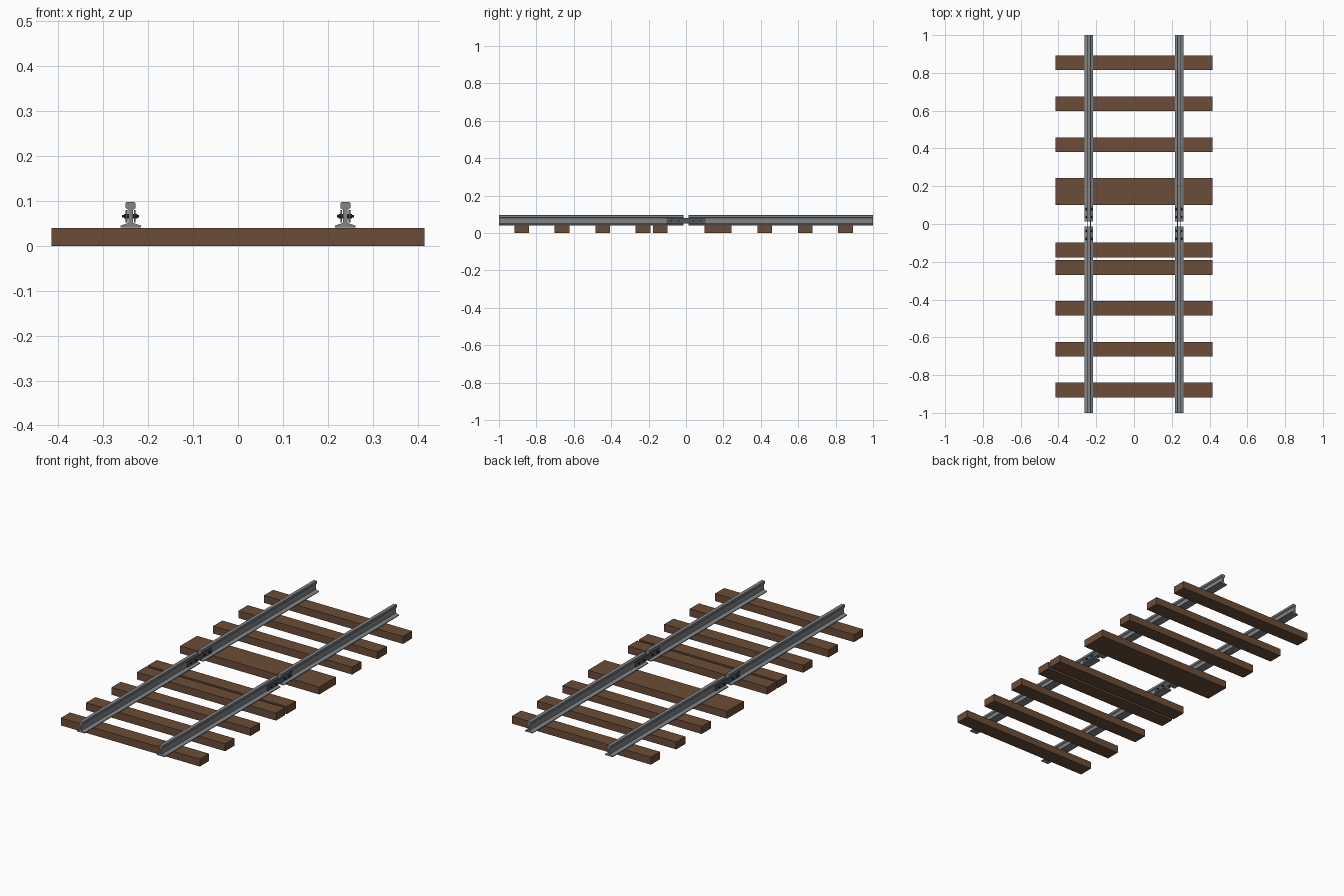
import bpy, bmesh
from math import pi
from mathutils import Matrix

cube = bpy.data.objects.get("Cube")
if cube:
    bpy.data.objects.remove(cube, do_unlink=True)


def material(name, rgb, rough=0.6):
    m = bpy.data.materials.new(name)
    m.use_nodes = True
    m.diffuse_color = (*rgb, 1)
    bsdf = m.node_tree.nodes["Principled BSDF"]
    bsdf.inputs["Base Color"].default_value = (*rgb, 1)
    bsdf.inputs["Roughness"].default_value = rough
    return m


wood = material("brown wood", (0.15, 0.075, 0.038), 0.9)
steel = material("grey steel", (0.22, 0.235, 0.25))
plate_steel = material("dark plate steel", (0.085, 0.095, 0.105))
bolt_steel = material("black bolt steel", (0.02, 0.022, 0.024))


def finish(name, bm, mat):
    bmesh.ops.recalc_face_normals(bm, faces=bm.faces)
    mesh = bpy.data.meshes.new(name)
    bm.to_mesh(mesh)
    bm.free()
    mesh.materials.append(mat)
    ob = bpy.data.objects.new(name, mesh)
    bpy.context.collection.objects.link(ob)
    return ob


def box(name, lo, hi, mat):
    bm = bmesh.new()
    bmesh.ops.create_cube(bm, size=1)
    for v in bm.verts:
        v.co = [(a + b) / 2 + c * (b - a) for a, b, c in zip(lo, hi, v.co)]
    return finish(name, bm, mat)


def extrude_y(name, half, x, y0, y1, mat):
    """Mirror a half profile of (x, z) points and extrude it along y."""
    outline = half + [(-px, pz) for px, pz in reversed(half)]
    bm = bmesh.new()
    face = bm.faces.new([bm.verts.new((x + px, y0, pz)) for px, pz in outline])
    new = bmesh.ops.extrude_face_region(bm, geom=[face])["geom"]
    bmesh.ops.translate(bm, vec=(0, y1 - y0, 0),
                        verts=[g for g in new if isinstance(g, bmesh.types.BMVert)])
    return finish(name, bm, mat)


# Sleepers: evenly spaced, plus a closer pair carrying the joint
W, LENGTH, TOP = 0.039, 0.415, 0.04
spans = [(y - W, y + W) for y in (0.853, 0.637, 0.42, -0.138, -0.23, -0.446, -0.663, -0.879)]
spans.append((0.1, 0.243))
for i, (y0, y1) in enumerate(sorted(spans)):
    box(f"sleeper_{i + 1}", (-LENGTH, y0, 0), (LENGTH, y1, TOP), wood)

# Rail half section: foot, web and head
rail = [(0.023, 0.041), (0.023, 0.045), (0.014, 0.048), (0.005, 0.051),
        (0.005, 0.08), (0.011, 0.084), (0.011, 0.095), (0.009, 0.097)]
GAP, GAUGE = 0.013, 0.239

for side, x in (("left", GAUGE), ("right", -GAUGE)):
    extrude_y(f"{side}_rail_front", rail, x, -1, -GAP, steel)
    extrude_y(f"{side}_rail_back", rail, x, GAP, 1, steel)

    # Joint plates on both sides of the web
    for face, s in (("outer", 1), ("inner", -1)):
        a, b = sorted((x + s * 0.007, x + s * 0.011))
        box(f"{side}_{face}_joint_plate", (a, -0.105, 0.052), (b, 0.105, 0.08), plate_steel)

    # Bolts through the plates, with hexagonal heads
    bm = bmesh.new()
    for y in (-0.078, -0.038, 0.038, 0.078):
        for radius, depth in ((0.003, 0.038), (0.0055, 0.03)):
            place = Matrix.Translation((x, y, 0.066)) @ Matrix.Rotation(pi / 2, 4, "Y")
            bmesh.ops.create_cone(bm, cap_ends=True, segments=6, radius1=radius,
                                  radius2=radius, depth=depth, matrix=place)
    finish(f"{side}_joint_bolts", bm, bolt_steel)
